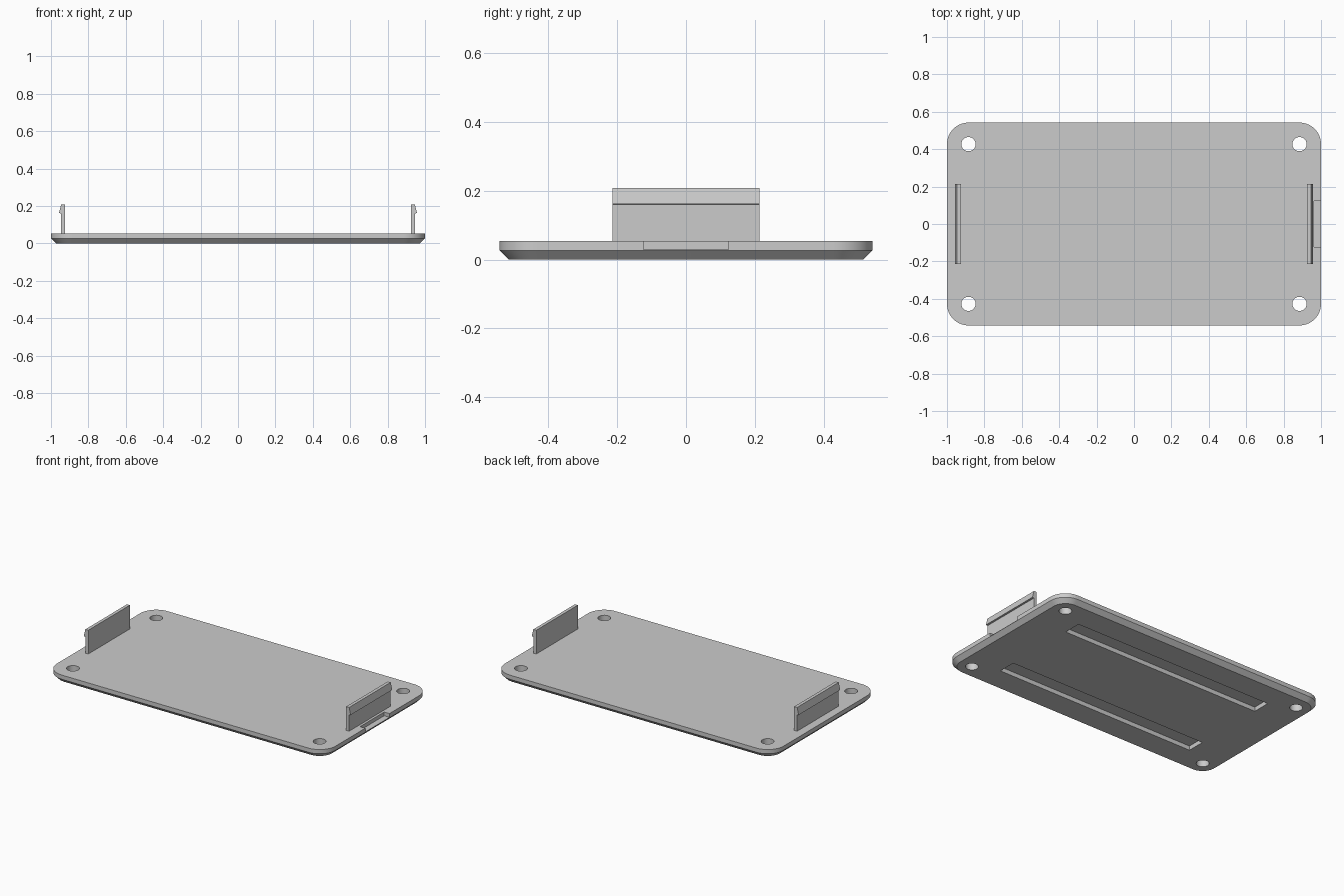
import bpy, bmesh
from math import cos, sin, pi, radians

cube = bpy.data.objects.get("Cube")
if cube:
    bpy.data.objects.remove(cube, do_unlink=True)

HALF_X, HALF_Y, TOP = 1.0, 0.542, 0.054
RADIUS, CHAMFER = 0.115, 0.027
HOLE_X, HOLE_Y = HALF_X - RADIUS, HALF_Y - RADIUS

grey = bpy.data.materials.new("plain grey")
grey.use_nodes = True
colour = (0.6, 0.6, 0.6, 1)
grey.diffuse_color = colour
grey.node_tree.nodes["Principled BSDF"].inputs["Base Color"].default_value = colour


def loft(name, rings):
    """Closed solid through a stack of matching point rings."""
    bm = bmesh.new()
    loops = [[bm.verts.new(p) for p in ring] for ring in rings]
    n = len(loops[0])
    for a, b in zip(loops, loops[1:]):
        for i in range(n):
            j = (i + 1) % n
            bm.faces.new((a[i], a[j], b[j], b[i]))
    bm.faces.new(loops[0][::-1])
    bm.faces.new(loops[-1])
    bmesh.ops.recalc_face_normals(bm, faces=bm.faces)
    mesh = bpy.data.meshes.new(name)
    bm.to_mesh(mesh)
    bm.free()
    mesh.materials.append(grey)
    obj = bpy.data.objects.new(name, mesh)
    bpy.context.collection.objects.link(obj)
    return obj


def rounded_ring(inset, z, steps=16):
    """Rounded rectangle outline, shrunk by inset."""
    r = RADIUS - inset
    pts = []
    for k, (sx, sy) in enumerate(((1, 1), (-1, 1), (-1, -1), (1, -1))):
        for i in range(steps + 1):
            a = (k + i / steps) * pi / 2
            pts.append((sx * HOLE_X + r * cos(a), sy * HOLE_Y + r * sin(a), z))
    return pts


def box(name, x0, x1, y0, y1, z0, z1):
    return loft(name, [[(x0, y0, z), (x1, y0, z), (x1, y1, z), (x0, y1, z)] for z in (z0, z1)])


def cylinder(name, x, y, r, z0, z1, n=40):
    return loft(name, [[(x + r * cos(2 * pi * i / n), y + r * sin(2 * pi * i / n), z)
                        for i in range(n)] for z in (z0, z1)])


def cut(target, cutter):
    cutter.hide_render = True
    mod = target.modifiers.new("cut", 'BOOLEAN')
    mod.operation = 'DIFFERENCE'
    mod.solver = 'EXACT'
    mod.object = cutter
    bpy.context.view_layer.objects.active = target
    bpy.ops.object.modifier_apply(modifier=mod.name)
    bpy.data.objects.remove(cutter, do_unlink=True)


# Cover plate with a chamfered lower edge
plate = loft("cover_plate", [rounded_ring(CHAMFER, 0), rounded_ring(0, CHAMFER),
                             rounded_ring(0, TOP)])

# Corner screw holes
for sx in (-1, 1):
    for sy in (-1, 1):
        cut(plate, cylinder("hole_cutter", sx * HOLE_X, sy * HOLE_Y, 0.038, -0.1, 0.2))

# Long shallow grooves in the underside
for y0, y1 in ((0.24, 0.357), (-0.357, -0.24)):
    cut(plate, box("groove_cutter", -0.725, 0.725, y0, y1, -0.1, 0.028))

# Pry notch in one end
cut(plate, box("notch_cutter", 0.962, 1.1, -0.124, 0.124, 0.03, 0.2))

bpy.ops.object.select_all(action='DESELECT')
plate.select_set(True)
bpy.context.view_layer.objects.active = plate
bpy.ops.object.shade_smooth_by_angle(angle=radians(25))

# Upright snap clips with a sloped barb on the outer face
clip_profile = [(0.925, 0.05), (0.946, 0.05), (0.946, 0.16), (0.957, 0.162),
                (0.946, 0.208), (0.925, 0.208)]
for side, name in ((1, "left_clip"), (-1, "right_clip")):
    loft(name, [[(side * x, y, z) for x, z in clip_profile] for y in (-0.213, 0.213)])
